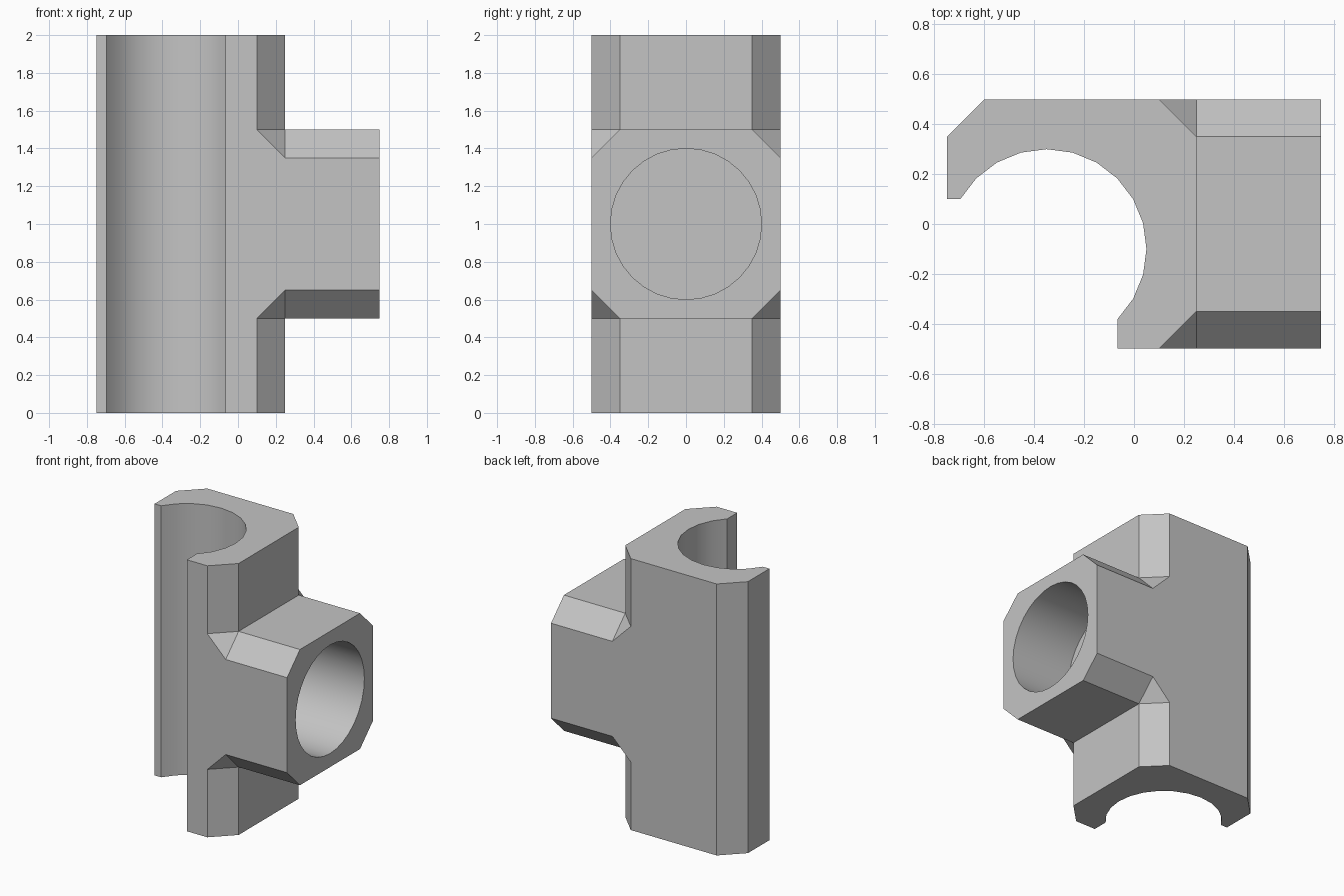
import bpy, bmesh
from math import radians, cos, sin, pi
from mathutils import Matrix

cube = bpy.data.objects.get("Cube")
if cube:
    bpy.data.objects.remove(cube, do_unlink=True)

# One plain grey material
grey = bpy.data.materials.new("plain grey")
grey.use_nodes = True
colour = (0.55, 0.55, 0.55, 1)
grey.diffuse_color = colour
grey.node_tree.nodes["Principled BSDF"].inputs["Base Color"].default_value = colour


def make_object(name, bm):
    bmesh.ops.remove_doubles(bm, verts=bm.verts, dist=0.0001)
    bmesh.ops.recalc_face_normals(bm, faces=bm.faces)
    mesh = bpy.data.meshes.new(name)
    bm.to_mesh(mesh)
    bm.free()
    mesh.materials.append(grey)
    obj = bpy.data.objects.new(name, mesh)
    bpy.context.collection.objects.link(obj)
    return obj


bm = bmesh.new()


def face(points):
    bm.faces.new([bm.verts.new(p) for p in points])


# Main dimensions
MID, HALF, CUT = 1.0, 0.5, 0.15      # mid height, half width, bevel size
FLAT = HALF - CUT
WALL, END = 0.25, 0.75               # upright's right face, end of the arm
EDGE = WALL - CUT
BORE_X, BORE_Y, RADIUS = -0.35, -0.1, 0.4

# Open pipe channel and the upright's left and back outline
arc = [(BORE_X + RADIUS * cos(radians(a)), BORE_Y + RADIUS * sin(radians(a)))
       for a in range(-45, 151, 15)]
lip_x, lip_y = arc[0][0], arc[-1][1]
left = [(lip_x, -HALF)] + arc + [(-END, lip_y), (-END, FLAT), (-END + CUT, HALF)]
right = [(EDGE, HALF), (WALL, FLAT), (WALL, -FLAT), (EDGE, -HALF)]
for (x1, y1), (x2, y2) in zip(left, left[1:]):
    face([(x1, y1, 0), (x2, y2, 0), (x2, y2, 2), (x1, y1, 2)])

# End caps, right wall and flat top and bottom of the arm
for s in (-1, 1):
    z_end, z_arm = MID + s, MID + s * HALF
    face([(x, y, z_end) for x, y in left + right])
    face([(WALL, -FLAT, z_end), (WALL, FLAT, z_end),
          (WALL, FLAT, z_arm), (WALL, -FLAT, z_arm)])
    face([(WALL, -FLAT, z_arm), (WALL, FLAT, z_arm),
          (END, FLAT, z_arm), (END, -FLAT, z_arm)])

# T-shaped front and back faces
for y, start in ((-HALF, lip_x), (HALF, -END + CUT)):
    half = [(start, 1), (EDGE, 1), (EDGE, HALF), (WALL, FLAT), (END, FLAT)]
    face([(x, y, MID + h) for x, h in half] +
         [(x, y, MID - h) for x, h in reversed(half)])

# Bevels on upright and arm, with a corner triangle where they meet
for sy in (-1, 1):
    for s in (-1, 1):
        y_out, y_in = sy * HALF, sy * FLAT
        z_out, z_in, z_end = MID + s * HALF, MID + s * FLAT, MID + s
        face([(EDGE, y_out, z_end), (WALL, y_in, z_end),
              (WALL, y_in, z_out), (EDGE, y_out, z_out)])
        face([(EDGE, y_out, z_out), (WALL, y_in, z_out), (WALL, y_out, z_in)])
        face([(WALL, y_in, z_out), (WALL, y_out, z_in),
              (END, y_out, z_in), (END, y_in, z_out)])

# Eight-sided arm end
face([(END, y, MID + h) for y, h in (
    (-HALF, -FLAT), (-FLAT, -HALF), (FLAT, -HALF), (HALF, -FLAT),
    (HALF, FLAT), (FLAT, HALF), (-FLAT, HALF), (-HALF, FLAT))])
body = make_object("pipe_tee_body", bm)

# Round blind socket in the arm, cut down to the upright's wall
bm = bmesh.new()
bmesh.ops.create_cone(
    bm, cap_ends=True, segments=32, radius1=RADIUS, radius2=RADIUS, depth=1,
    matrix=Matrix.Translation((WALL + 0.5, 0, MID)) @ Matrix.Rotation(pi / 2, 4, 'Y'))
cutter = make_object("socket_cutter", bm)
cutter.hide_render = True

socket = body.modifiers.new("socket", 'BOOLEAN')
socket.operation = 'DIFFERENCE'
socket.solver = 'EXACT'
socket.object = cutter

bpy.ops.object.select_all(action='DESELECT')
body.select_set(True)
bpy.context.view_layer.objects.active = body
bpy.ops.object.modifier_apply(modifier=socket.name)
bpy.data.objects.remove(cutter, do_unlink=True)

# Smooth bores, crisp bevels
bpy.ops.object.shade_smooth_by_angle(angle=radians(30))
